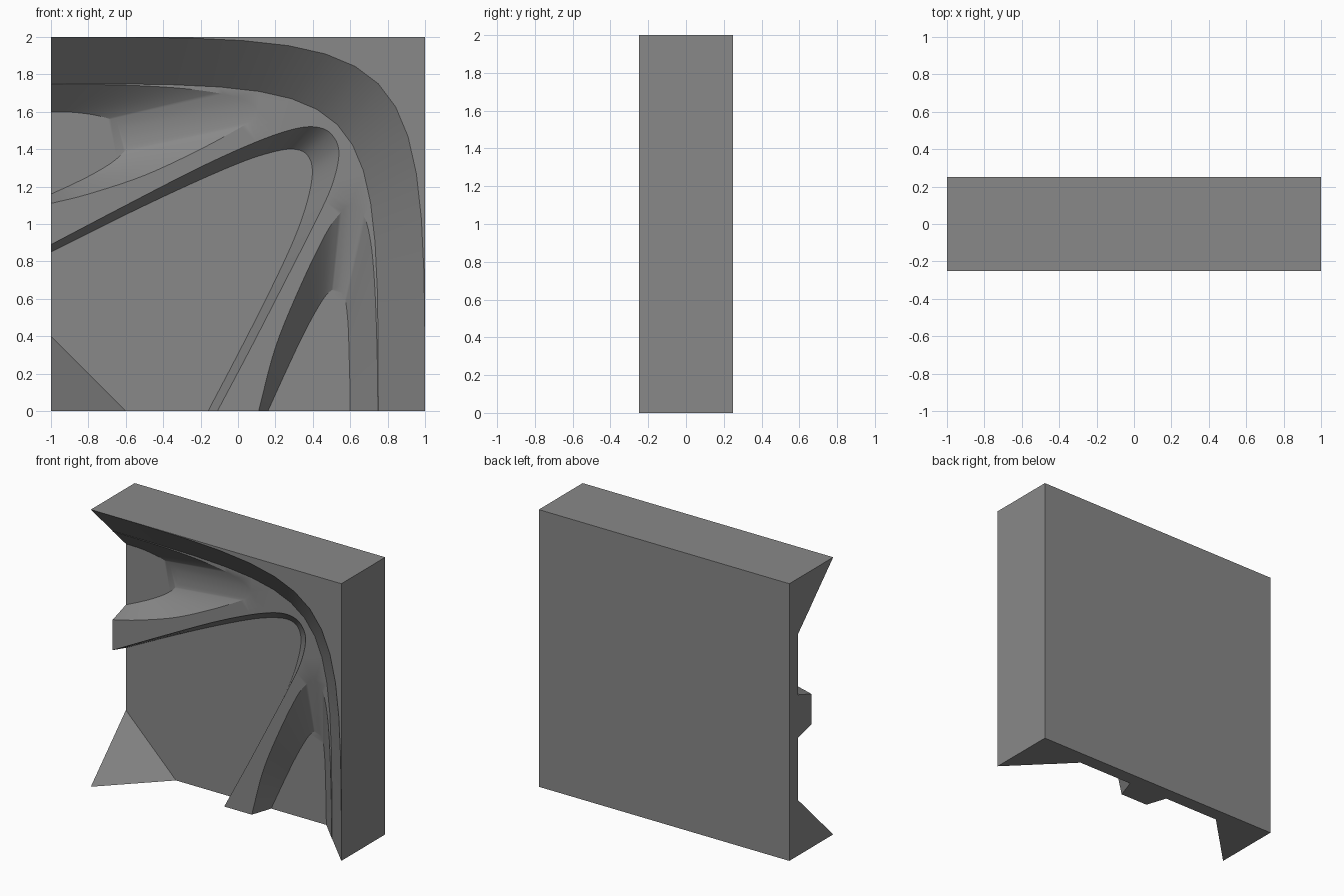
import bpy, bmesh
from mathutils import Vector

if "Cube" in bpy.data.objects:
    bpy.data.objects.remove(bpy.data.objects["Cube"])

RIM, RIDGE, FLOOR, BACK = -0.25, 0.0, 0.15, 0.25   # depth levels (y)


def bezier(p0, h, p3, n=14):
    """Cubic curve with both handles at the same point."""
    out = []
    for i in range(n + 1):
        t = i / n
        a, b, c = (1 - t) ** 3, 3 * t * (1 - t), t ** 3
        out.append(tuple(a * p0[k] + b * h[k] + c * p3[k] for k in (0, 1)))
    return out


def spline(pts, sub=5):
    """Catmull-Rom curve through the given points."""
    v = [Vector(p) for p in pts]
    v = [2 * v[0] - v[1]] + v + [2 * v[-1] - v[-2]]
    out = []
    for i in range(1, len(v) - 2):
        a, b, c, d = v[i - 1:i + 3]
        for s in range(sub):
            t = s / sub
            out.append(0.5 * (2 * b + (c - a) * t + (2 * a - 5 * b + 4 * c - d) * t * t
                              + (3 * b - a - 3 * c + d) * t ** 3))
    out.append(v[-2])
    return [(p[0], p[1]) for p in out]


bm = bmesh.new()


def at(curve, y):
    return [(x, y, z) for x, z in curve]


def face(coords):
    return bm.faces.new([bm.verts.new(c) for c in coords])


def loft(a, b):
    ra, rb = [bm.verts.new(c) for c in a], [bm.verts.new(c) for c in b]
    for i in range(len(ra) - 1):
        bm.faces.new((ra[i], ra[i + 1], rb[i + 1], rb[i]))


# frame curves, outer at the rim and inner at the ridge level
outer = bezier((-1, 2), (1, 2), (1, 0))
inner = bezier((-1, 1.75), (0.75, 1.75), (0.75, 0))

# pocket outlines: (edge at ridge level, edge at floor level)
left_top = spline([(-1, 1.748), (-0.6, 1.742), (-0.3, 1.725), (-0.08, 1.695), (0.05, 1.655),
                   (0.1, 1.61), (0.08, 1.56), (0.02, 1.52), (-0.2, 1.40), (-0.5, 1.26),
                   (-0.8, 1.16), (-1, 1.11)])
left_low = spline([(-1, 1.6), (-0.88, 1.597), (-0.77, 1.583), (-0.68, 1.56), (-0.61, 1.53),
                   (-0.582, 1.48), (-0.585, 1.43), (-0.61, 1.385), (-0.68, 1.325), (-0.78, 1.265),
                   (-0.89, 1.21), (-1, 1.16)])
right_top = spline([(0.748, 0), (0.744, 0.3), (0.732, 0.65), (0.71, 0.9), (0.67, 1.05),
                    (0.605, 1.105), (0.54, 1.05), (0.465, 0.94), (0.33, 0.66), (0.2, 0.34),
                    (0.11, 0)])
right_low = spline([(0.6, 0), (0.598, 0.15), (0.594, 0.3), (0.588, 0.47), (0.572, 0.6),
                    (0.54, 0.657), (0.5, 0.645), (0.45, 0.59), (0.36, 0.43), (0.26, 0.22),
                    (0.16, 0)])
mid_top = spline([(-1, 0.89), (-0.6, 1.10), (-0.2, 1.305), (0.1, 1.44), (0.3, 1.508),
                  (0.42, 1.518), (0.5, 1.48), (0.54, 1.38), (0.5, 1.2), (0.4, 0.985), (0.25, 0.69),
                  (0.07, 0.34), (-0.11, 0)])
mid_low = spline([(-1, 0.85), (-0.6, 1.05), (-0.25, 1.215), (0.03, 1.335), (0.2, 1.388),
                  (0.3, 1.4), (0.37, 1.37), (0.398, 1.28), (0.37, 1.12), (0.3, 0.92), (0.17, 0.64),
                  (0.0, 0.305), (-0.16, 0)])

# flat spandrel, bevelled frame and raised ridge
face(at(outer + [(1, 2)], RIM))
loft(at(outer, RIM), at(inner, RIDGE))
face(at(inner + right_top + mid_top[::-1] + left_top[::-1], RIDGE))

# pocket walls and floors
for top, low in ((left_top, left_low), (right_top, right_low), (mid_top, mid_low)):
    loft(at(top, RIDGE), at(low, FLOOR))
face(at(left_low, FLOOR))
face(at(right_low, FLOOR))
face(at(mid_low + [(-0.6, 0), (-1, 0.4)], FLOOR))

# corner slope
face([(-1, RIM, 0), (-0.6, FLOOR, 0), (-1, FLOOR, 0.4)])

# back and outer sides
face([(-1, BACK, 0), (1, BACK, 0), (1, BACK, 2), (-1, BACK, 2)])
face([(-1, RIM, 2), (1, RIM, 2), (1, BACK, 2), (-1, BACK, 2)])
face([(1, RIM, 0), (1, BACK, 0), (1, BACK, 2), (1, RIM, 2)])

# cut sides that show the relief profile
face([(-1, y, z) for y, z in ((BACK, 2), (RIM, 2), (RIDGE, 1.75), (RIDGE, 1.748), (FLOOR, 1.6),
      (FLOOR, 1.16), (RIDGE, 1.11), (RIDGE, 0.89), (FLOOR, 0.85), (FLOOR, 0.4), (RIM, 0),
      (BACK, 0))])
face([(x, y, 0) for x, y in ((-1, BACK), (-1, RIM), (-0.6, FLOOR), (-0.16, FLOOR), (-0.11, RIDGE),
      (0.11, RIDGE), (0.16, FLOOR), (0.6, FLOOR), (0.748, RIDGE), (0.75, RIDGE), (1, RIM),
      (1, BACK))])

bmesh.ops.remove_doubles(bm, verts=bm.verts, dist=0.0005)
bmesh.ops.triangulate(bm, faces=[f for f in bm.faces if len(f.verts) > 4])
bmesh.ops.recalc_face_normals(bm, faces=bm.faces)

mesh = bpy.data.meshes.new("relief_tile")
bm.to_mesh(mesh)
bm.free()
tile = bpy.data.objects.new("relief_tile", mesh)
bpy.context.collection.objects.link(tile)

stone = bpy.data.materials.new("grey stone")
stone.diffuse_color = (0.25, 0.25, 0.25, 1)
stone.use_nodes = True
stone.node_tree.nodes["Principled BSDF"].inputs["Base Color"].default_value = stone.diffuse_color
mesh.materials.append(stone)

bpy.context.view_layer.objects.active = tile
tile.select_set(True)
bpy.ops.object.shade_smooth_by_angle(angle=0.5)
